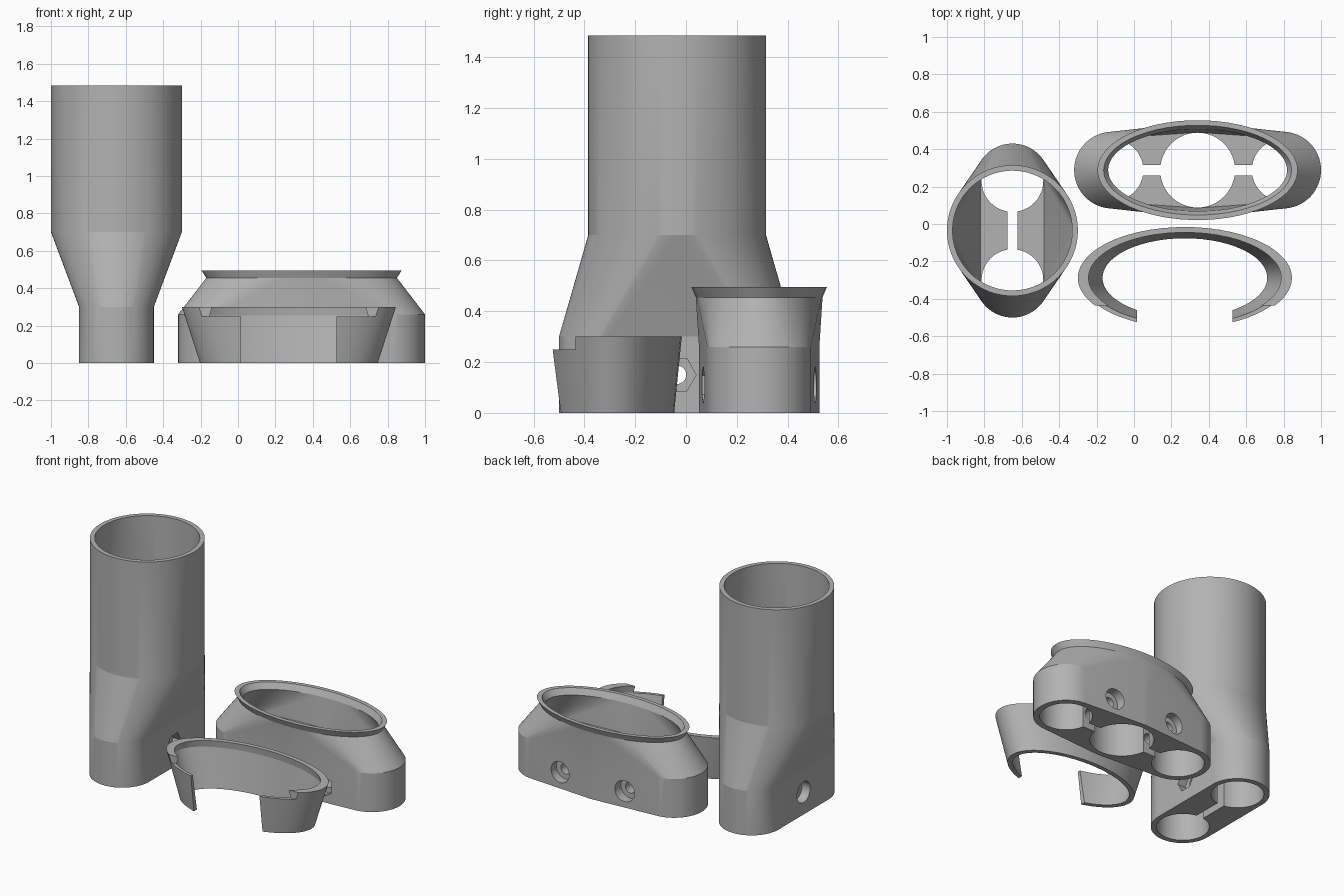
import bpy, bmesh, math
from mathutils import Matrix, Vector

cube = bpy.data.objects.get("Cube")
if cube:
    bpy.data.objects.remove(cube, do_unlink=True)

grey = bpy.data.materials.new("plain_grey")
grey.use_nodes = True
colour = (0.45, 0.45, 0.45, 1)
grey.diffuse_color = colour
grey.node_tree.nodes["Principled BSDF"].inputs["Base Color"].default_value = colour

SIDES = 96


def make_object(name, bm):
    bmesh.ops.recalc_face_normals(bm, faces=bm.faces)
    mesh = bpy.data.meshes.new(name)
    bm.to_mesh(mesh)
    bm.free()
    mesh.materials.append(grey)
    obj = bpy.data.objects.new(name, mesh)
    bpy.context.collection.objects.link(obj)
    return obj


# Outlines are given by their outward normal angle, so lofts behave like hulls
def ellipse(a, b):
    def point(t):
        c, s = math.cos(t), math.sin(t)
        d = math.hypot(a * c, b * s)
        return a * a * c / d, b * b * s / d
    return point


def hull(circles):
    def point(t):
        c, s = math.cos(t), math.sin(t)
        x, y, r = max(circles, key=lambda k: k[0] * c + k[1] * s + k[2])
        return x + r * c, y + r * s
    return point


def loft(name, centre, levels):
    bm = bmesh.new()
    rings = []
    for z, outline in levels:
        ring = []
        for i in range(SIDES):
            x, y = outline(2 * math.pi * (i + 0.5) / SIDES)
            ring.append(bm.verts.new((centre[0] + x, centre[1] + y, z)))
        rings.append(ring)
    for low, high in zip(rings, rings[1:]):
        for i in range(SIDES):
            j = (i + 1) % SIDES
            bm.faces.new((low[i], low[j], high[j], high[i]))
    bm.faces.new(rings[0])
    bm.faces.new(rings[-1])
    return make_object(name, bm)


def rod(start, end, radius, sides=48):
    a, b = Vector(start), Vector(end)
    turn = (b - a).to_track_quat("Z", "Y").to_matrix().to_4x4()
    bm = bmesh.new()
    bmesh.ops.create_cone(bm, cap_ends=True, segments=sides, radius1=radius, radius2=radius,
                          depth=(b - a).length, matrix=Matrix.Translation((a + b) / 2) @ turn)
    return make_object("cutter", bm)


def box(low, high):
    a, b = Vector(low), Vector(high)
    bm = bmesh.new()
    bmesh.ops.create_cube(bm, size=1, matrix=Matrix.Translation((a + b) / 2) @ Matrix.Diagonal((b - a).to_4d()))
    return make_object("cutter", bm)


def carve(obj, cutters):
    bpy.context.view_layer.objects.active = obj
    for cutter in cutters:
        cutter.hide_render = True
        mod = obj.modifiers.new("cut", "BOOLEAN")
        mod.operation = "DIFFERENCE"
        mod.solver = "EXACT"
        mod.object = cutter
        bpy.ops.object.modifier_apply(modifier=mod.name)
        bpy.data.objects.remove(cutter, do_unlink=True)
    bpy.ops.object.select_all(action="DESELECT")
    obj.select_set(True)
    bpy.ops.object.shade_smooth_by_angle(angle=math.radians(12))


def bolt_cuts(middle, direction, reach, depth, hex_turn):
    """Through hole, round head recess on the +direction side, nut recess on the other."""
    m, d = Vector(middle), Vector(direction)
    nut = rod(m - d * depth, m - d * (reach + 0.1), 0.075, 6)
    nut.data.transform(Matrix.Translation(m) @ Matrix.Rotation(hex_turn, 4, d) @ Matrix.Translation(-m))
    return [rod(m - d * (reach + 0.1), m + d * (reach + 0.1), 0.036),
            rod(m + d * depth, m + d * (reach + 0.1), 0.07), nut]


# Tall round tube on a two-hole clamp foot
tx, ty = -0.65, -0.035


def foot(r):
    return hull([(0, -0.265, r), (0, 0.265, r)])


tube = loft("tube_adapter", (tx, ty), [(0, foot(0.2)), (0.3, foot(0.2)),
                                       (0.7, ellipse(0.35, 0.35)), (1.485, ellipse(0.35, 0.35))])
cuts = [loft("cutter", (tx, ty), [(0.3, foot(0.17)), (0.7, ellipse(0.32, 0.32)),
                                  (1.6, ellipse(0.32, 0.32))])]
cuts += [rod((tx, ty + s * 0.265, -0.1), (tx, ty + s * 0.265, 0.31), 0.165) for s in (-1, 1)]
cuts.append(box((tx - 0.026, ty - 0.2, -0.1), (tx + 0.026, ty + 0.2, 0.31)))
cuts += bolt_cuts((tx, ty, 0.15), (-1, 0, 0), 0.2, 0.14, math.pi / 2)
carve(tube, cuts)

# Wide three-hole clamp with an oval flared mouth
cx, cy = 0.34, 0.288


def base(shrink):
    return hull([(-0.455, 0, 0.205 - shrink), (0, 0, 0.237 - shrink), (0.455, 0, 0.205 - shrink)])


clamp = loft("oval_clamp", (cx, cy), [(0, base(0)), (0.26, base(0)), (0.455, ellipse(0.51, 0.25)),
                                      (0.495, ellipse(0.535, 0.267))])
cuts = [loft("cutter", (cx, cy), [(0.26, base(0.035)), (0.455, ellipse(0.478, 0.22)),
                                  (0.495, ellipse(0.502, 0.24)), (0.535, ellipse(0.526, 0.26))])]
cuts += [rod((cx + dx, cy, -0.1), (cx + dx, cy, 0.27), r)
         for dx, r in ((-0.455, 0.165), (0, 0.2), (0.455, 0.165))]
cuts.append(box((cx - 0.4, cy - 0.028, -0.1), (cx + 0.4, cy + 0.028, 0.27)))
for s in (-1, 1):
    cuts += bolt_cuts((cx + s * 0.24, cy, 0.11), (0, 1, 0), 0.24, 0.16, 0)
carve(clamp, cuts)

# Open tapered retaining clip with a lowered front
rx, ry = 0.272, -0.288
clip = loft("retaining_clip", (rx, ry), [(0, ellipse(0.475, 0.242)), (0.3, ellipse(0.572, 0.272))])
cuts = [loft("cutter", (rx, ry), [(-0.06, ellipse(0.42, 0.203)), (0.255, ellipse(0.525, 0.249)),
                                  (0.3, ellipse(0.515, 0.243)), (0.36, ellipse(0.5, 0.235))]),
        box((rx - 0.255, -0.9, -0.1), (rx + 0.255, ry, 0.5)),
        box((rx - 0.8, -0.9, 0.25), (rx + 0.8, -0.435, 0.5))]
carve(clip, cuts)
